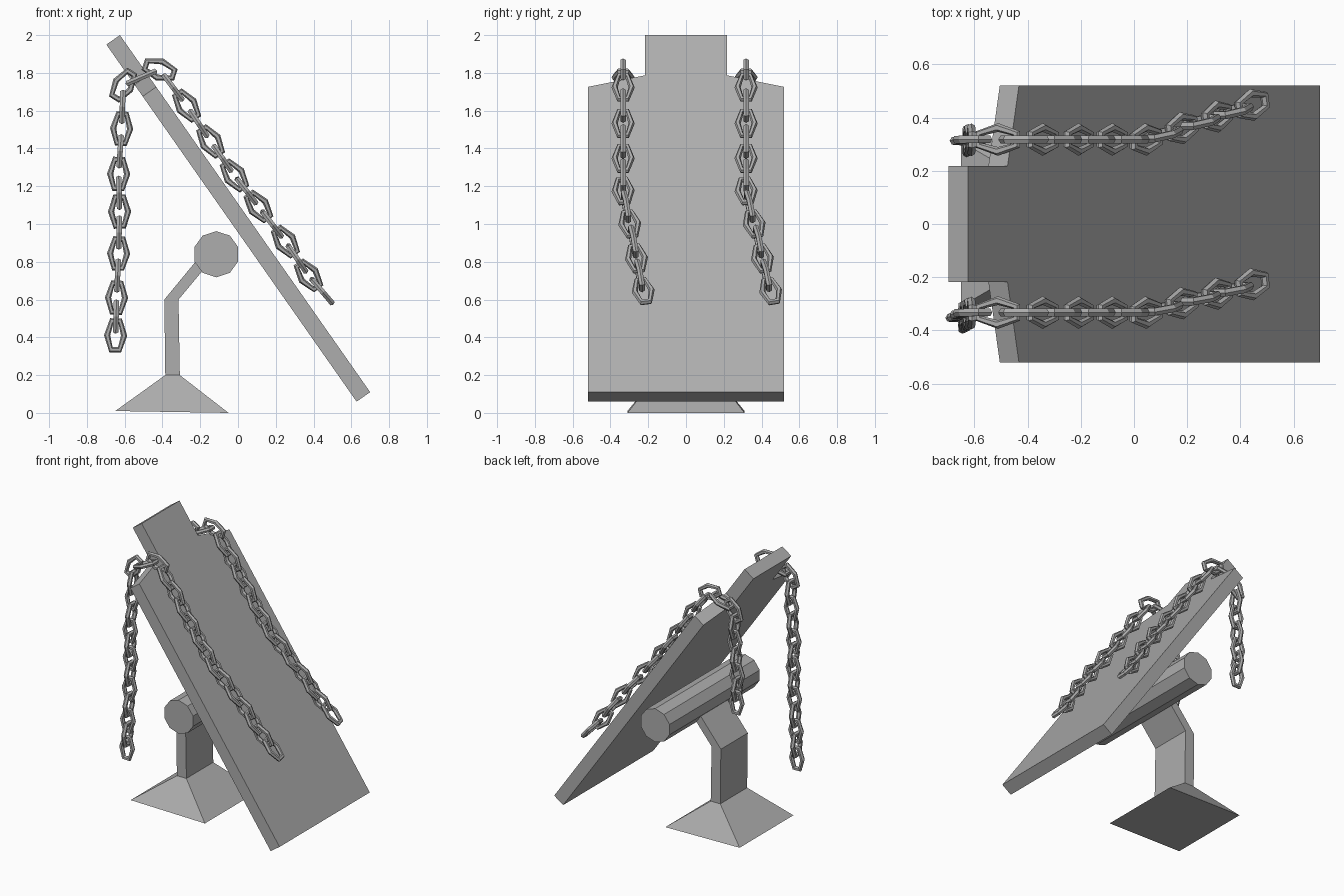
import bpy, bmesh, math
from mathutils import Vector

if "Cube" in bpy.data.objects:
    bpy.data.objects.remove(bpy.data.objects["Cube"])

grey = bpy.data.materials.new("mid_grey")
grey.diffuse_color = (0.42, 0.42, 0.42, 1)
grey.use_nodes = True
grey.node_tree.nodes["Principled BSDF"].inputs["Base Color"].default_value = grey.diffuse_color


def finish(name, bm):
    bmesh.ops.recalc_face_normals(bm, faces=bm.faces)
    mesh = bpy.data.meshes.new(name)
    bm.to_mesh(mesh)
    bm.free()
    mesh.materials.append(grey)
    obj = bpy.data.objects.new(name, mesh)
    bpy.context.collection.objects.link(obj)
    return obj


def loft(bm, rings, closed=False):
    """Skin a list of equal-length point rings, capping the ends if open."""
    rows = [[bm.verts.new(p) for p in ring] for ring in rings]
    n = len(rows[0])
    pairs = list(zip(rows, rows[1:] + rows[:1])) if closed else list(zip(rows, rows[1:]))
    for a, b in pairs:
        for i in range(n):
            j = (i + 1) % n
            bm.faces.new((a[i], a[j], b[j], b[i]))
    if not closed:
        bm.faces.new(rows[0])
        bm.faces.new(rows[-1])


# Tilted board with a narrow neck and sloping shoulders
along = Vector((0.574, 0, -0.819))
depth = Vector((-0.072, 0, -0.05))
top = Vector((-0.625, 0, 2.0))
half = [(0, 0.218), (0.26, 0.218), (0.335, 0.52), (2.308, 0.52)]
outline = half + [(t, -y) for t, y in reversed(half)]
face = [top + along * t + Vector((0, y, 0)) for t, y in outline]
bm = bmesh.new()
loft(bm, [face, [p + depth for p in face]])
finish("board", bm)

# Ten-sided roller under the board
bm = bmesh.new()
loft(bm, [[(-0.115 + 0.122 * math.sin(k * math.tau / 10), y,
            0.84 + 0.122 * math.cos(k * math.tau / 10)) for k in range(10)]
          for y in (-0.52, 0.52)])
finish("roller", bm)

# Flared foot and bent post, as (left x, left z, right x, right z, half width)
sections = [(-0.65, 0.01, -0.05, 0.0, 0.31),
            (-0.385, 0.2, -0.308, 0.2, 0.155),
            (-0.39, 0.6, -0.315, 0.6, 0.155),
            (-0.18, 0.855, -0.14, 0.81, 0.155)]
bm = bmesh.new()
loft(bm, [[(xl, -w, zl), (xr, -w, zr), (xr, w, zr), (xl, w, zl)]
          for xl, zl, xr, zr, w in sections])
finish("stand", bm)


def add_link(bm, centre, tangent, side):
    """One six-sided chain link of hexagonal wire."""
    normal = tangent.cross(side)
    rings = []
    for k in range(6):
        a = k * math.tau / 6
        out = side * math.cos(a) + tangent * math.sin(a)
        mid = centre + side * 0.045 * math.cos(a) + tangent * 0.088 * math.sin(a)
        rings.append([mid + 0.0165 * (out * math.cos(b) + normal * math.sin(b))
                      for b in (m * math.tau / 6 for m in range(6))])
    loft(bm, rings, closed=True)


# Every second link centre (x, z), hanging part first, then down the board
hanging = [(-0.648, 0.41), (-0.643, 0.61), (-0.632, 0.844), (-0.627, 1.066),
           (-0.632, 1.265), (-0.616, 1.505), (-0.608, 1.735)]
draped = [(-0.415, 1.818), (-0.272, 1.627), (-0.145, 1.437), (-0.019, 1.257),
          (0.108, 1.093), (0.251, 0.907), (0.373, 0.728)]
last = Vector((0.444, 0, 0.645))


def add_chain(name, y0, drift, drop, skip):
    pts = [Vector((x, 0, z)) for x, z in hanging[skip:] + draped]
    path = []
    for a, b in zip(pts, pts[1:]):
        path += [a, (a + b) / 2]
    path += [pts[-1], last.copy()]
    for p in path:
        p.y = y0 + drift * max(0, p.x - 0.05)
        if p.x < -0.55:
            p.y -= drop * (1.75 - p.z)
    bm = bmesh.new()
    for i, p in enumerate(path):
        t = (path[min(i + 1, len(path) - 1)] - path[max(i - 1, 0)]).normalized()
        flat = t.cross(Vector((0, 1, 0))).normalized()
        add_link(bm, p, t, flat if i % 2 == 0 else t.cross(flat).normalized())
    finish(name, bm)


add_chain("front_chain", -0.333, 0.27, 0.015, 0)
add_chain("back_chain", 0.318, 0.33, 0.01, 3)
